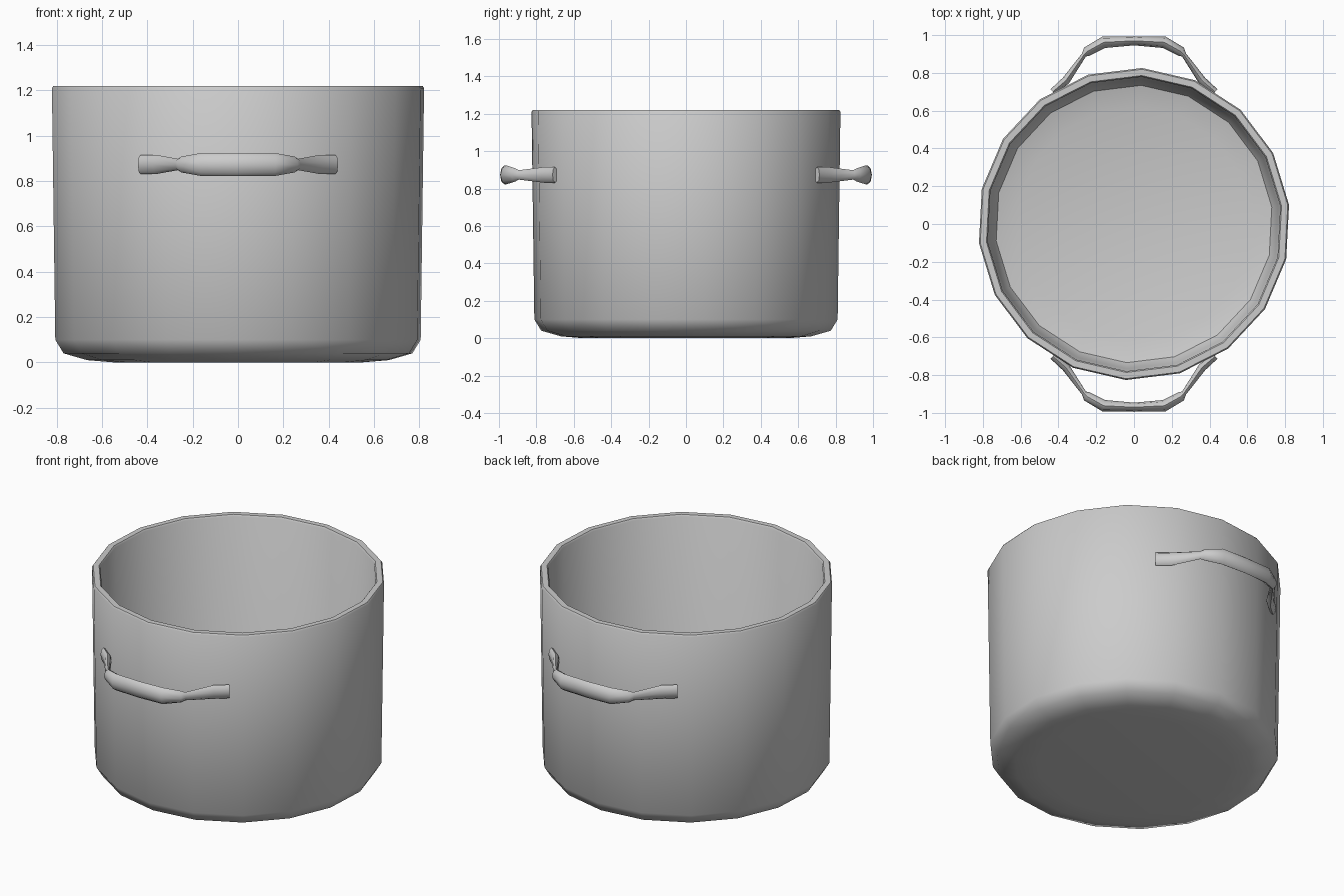
import bpy, bmesh
from math import cos, sin, pi
from mathutils import Vector

if "Cube" in bpy.data.objects:
    bpy.data.objects.remove(bpy.data.objects["Cube"])


def finish(bm, name, angle):
    bmesh.ops.recalc_face_normals(bm, faces=bm.faces)
    me = bpy.data.meshes.new(name)
    bm.to_mesh(me)
    bm.free()
    ob = bpy.data.objects.new(name, me)
    bpy.context.collection.objects.link(ob)
    bpy.ops.object.select_all(action='DESELECT')
    ob.select_set(True)
    bpy.context.view_layer.objects.active = ob
    bpy.ops.object.shade_smooth_by_angle(angle=angle)
    return ob


def skin(bm, rings):
    # Bridge consecutive rings and cap both ends
    n = len(rings[0])
    for a, b in zip(rings, rings[1:]):
        for i in range(n):
            j = (i + 1) % n
            bm.faces.new((a[i], a[j], b[j], b[i]))
    bm.faces.new(rings[0])
    bm.faces.new(rings[-1])


# Pot body: lathed closed profile (radius, z), outside bottom to inside floor
SIDES = 18
profile = [(0.55, 0.0), (0.67, 0.01), (0.775, 0.04), (0.812, 0.10),
           (0.827, 1.21), (0.82, 1.22), (0.787, 1.22), (0.78, 1.21),
           (0.768, 0.13), (0.735, 0.075), (0.62, 0.045)]
bm = bmesh.new()
rings = [[bm.verts.new((r * sin(2 * pi * (i + 0.15) / SIDES),
                        r * cos(2 * pi * (i + 0.15) / SIDES), z))
          for i in range(SIDES)] for r, z in profile]
skin(bm, rings)
finish(bm, "pot_body", 0.75)


# Handles: elliptical tube, thick grip and pinched joints
# (x, y, half thickness, half height) for one half
half = [(0.43, 0.70, 0.018, 0.042), (0.36, 0.76, 0.022, 0.042),
        (0.265, 0.895, 0.013, 0.025), (0.25, 0.912, 0.026, 0.035),
        (0.16, 0.962, 0.031, 0.051)]
path = half + [(0, 0.97, 0.024, 0.051)] + [(-x, y, t, h) for x, y, t, h in reversed(half)]


def handle(name, side):
    bm = bmesh.new()
    rings = []
    for k, (x, y, t, h) in enumerate(path):
        a, b = path[max(k - 1, 0)], path[min(k + 1, len(path) - 1)]
        d = Vector((b[0] - a[0], b[1] - a[1])).normalized()
        out = Vector((d.y, -d.x))
        rings.append([bm.verts.new((x + out.x * t * cos(2 * pi * i / 8),
                                    side * (y + out.y * t * cos(2 * pi * i / 8)),
                                    0.873 + h * sin(2 * pi * i / 8)))
                      for i in range(8)])
    skin(bm, rings)
    finish(bm, name, 0.9)


handle("front_handle", -1)
handle("back_handle", 1)
